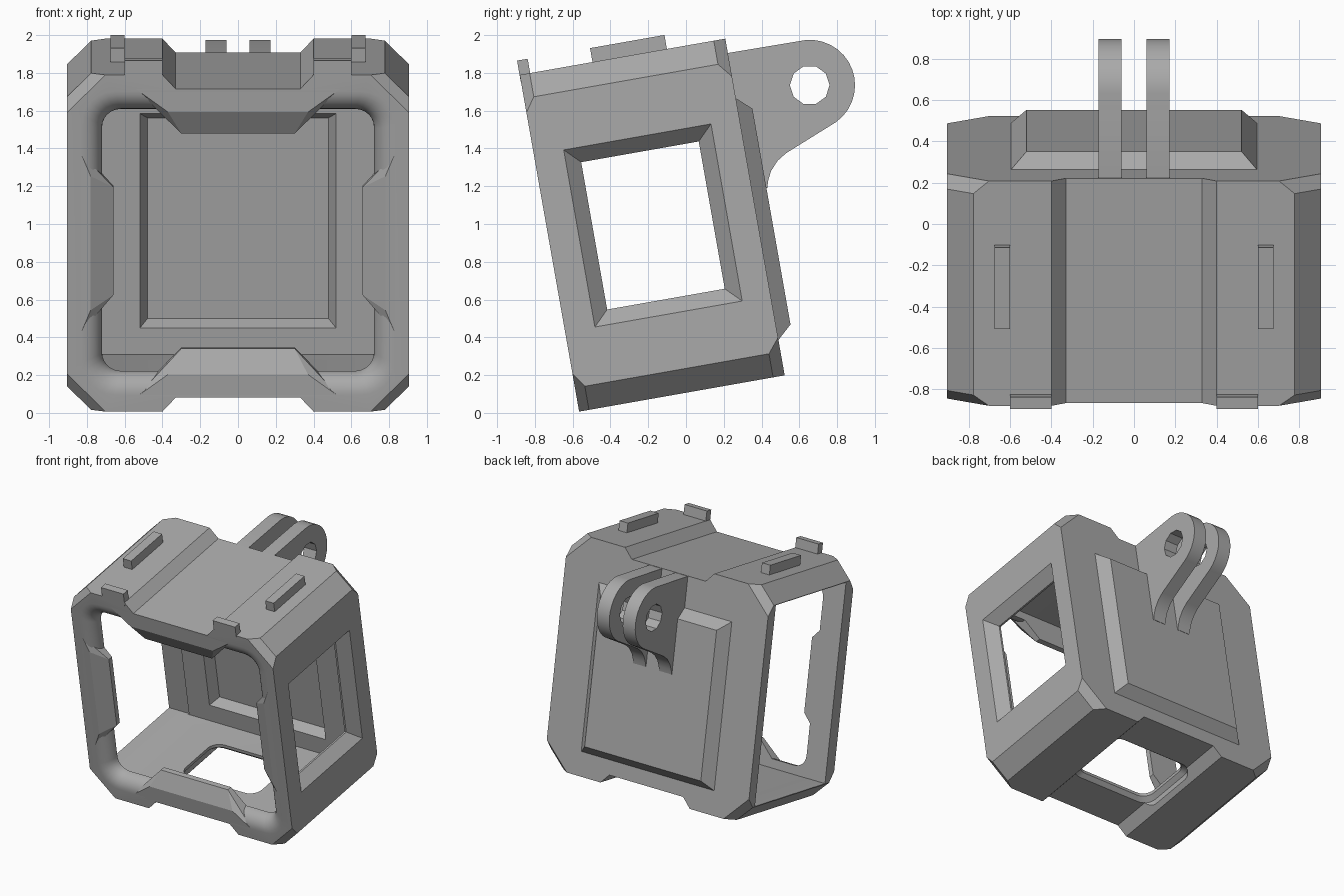
import bpy, bmesh, math
from mathutils import Vector, Matrix

cube = bpy.data.objects.get("Cube")
if cube:
    bpy.data.objects.remove(cube, do_unlink=True)

TILT = Matrix.Rotation(math.radians(10), 4, 'X')
MID = 1.01          # height of the frame centre in its tilted space
FRONT, BACK = -0.556, 0.549

grey = bpy.data.materials.new("plain grey")
grey.use_nodes = True
COLOUR = (0.4, 0.4, 0.4, 1)
grey.diffuse_color = COLOUR
grey.node_tree.nodes["Principled BSDF"].inputs["Base Color"].default_value = COLOUR


def finish(name, bm, tilted=True):
    bmesh.ops.recalc_face_normals(bm, faces=bm.faces)
    mesh = bpy.data.meshes.new(name)
    bm.to_mesh(mesh)
    bm.free()
    mesh.materials.append(grey)
    ob = bpy.data.objects.new(name, mesh)
    bpy.context.collection.objects.link(ob)
    if tilted:
        ob.matrix_world = TILT
    return ob


def loft(name, loops, tilted=True):
    """Skin a stack of matching closed loops and cap both ends."""
    bm = bmesh.new()
    rings = [[bm.verts.new(p) for p in loop] for loop in loops]
    n = len(rings[0])
    for a, b in zip(rings, rings[1:]):
        for i in range(n):
            j = (i + 1) % n
            bm.faces.new((a[i], a[j], b[j], b[i]))
    bm.faces.new(rings[0])
    bm.faces.new(rings[-1])
    return finish(name, bm, tilted)


def hull(name, points):
    bm = bmesh.new()
    for p in points:
        bm.verts.new(p)
    bmesh.ops.convex_hull(bm, input=bm.verts)
    return finish(name, bm)


def rect(hw, hh, r=0.0, n=6):
    """Rectangle outline about the origin, with rounded corners when r > 0."""
    pts = []
    steps = n if r else 0
    for k, (sx, sy) in enumerate(((1, 1), (-1, 1), (-1, -1), (1, -1))):
        for i in range(steps + 1):
            a = math.pi / 2 * (k + i / max(steps, 1))
            pts.append((sx * (hw - r) + r * math.cos(a), sy * (hh - r) + r * math.sin(a)))
    return pts


def at_depth(outline, v, mid=MID):
    return [(x, v, mid + w) for x, w in outline]


def box(name, x0, x1, v0, v1, w0, w1):
    return hull(name, [(x, v, w) for x in (x0, x1) for v in (v0, v1) for w in (w0, w1)])


def select(ob):
    bpy.ops.object.select_all(action='DESELECT')
    ob.select_set(True)
    bpy.context.view_layer.objects.active = ob


def combine(ob, other, operation='DIFFERENCE'):
    other.hide_render = True
    mod = ob.modifiers.new("cut", 'BOOLEAN')
    mod.operation, mod.solver, mod.object = operation, 'EXACT', other
    select(ob)
    bpy.ops.object.modifier_apply(modifier=mod.name)
    bpy.data.objects.remove(other, do_unlink=True)


# Frame body: octagon with a shallow channel along the top and the bottom
def body_outline(c):
    q = [(0.905, 0.905 - c), (0.905 - c, 0.905), (0.40, 0.905), (0.33, 0.83)]
    top = q + [(-x, w) for x, w in reversed(q)]
    return top + [(-x, -w) for x, w in top]


frame = loft("frame", [at_depth(body_outline(c), v) for v, c in
                       ((FRONT, 0.203), (-0.503, 0.127), (0.487, 0.127), (BACK, 0.203))])

# Raised back panel and the hollow behind it
combine(frame, loft("back_panel", [at_depth(rect(hw, hh), v, 0.945) for v, hw, hh in
                                   ((0.50, 0.595, 0.65), (BACK, 0.595, 0.65), (0.626, 0.52, 0.58))]), 'UNION')
combine(frame, loft("cavity", [at_depth(rect(0.81, 0.775, 0.06), v) for v in (-0.45, 0.45)]))
combine(frame, loft("back_pocket", [at_depth(rect(hw, hh), v, 0.953) for v, hw, hh in
                                    ((0.40, 0.52, 0.577), (0.45, 0.52, 0.577), (0.53, 0.48, 0.54))]))

# Front opening with a rounded flare
flare = [at_depth(rect(0.83, 0.815, 0.18), FRONT - 0.1)]
for i in range(9):
    t = math.pi / 2 * i / 8
    s = 0.11 * (1 - math.sin(t))
    flare.append(at_depth(rect(0.72 + s, 0.705 + s, 0.1 + 0.7 * s), FRONT + 0.106 * (1 - math.cos(t))))
flare.append(at_depth(rect(0.72, 0.705, 0.1), -0.4))
combine(frame, loft("front_opening", flare))

# Bevelled window on one side, open door on the other
combine(frame, loft("window", [[(x, v, 1.0075 + w) for v, w in rect(h, h + 0.08)] for x, h in
                               ((0.925, 0.416), (0.825, 0.316), (0.70, 0.316))]))
combine(frame, box("door_opening", -1.0, -0.72, -0.45, 0.46, 0.236, 1.784))

# Rounded hole in the floor
combine(frame, loft("floor_hole", [[(x, v, w) for x, v in rect(h, h - 0.11, 0.09)] for w, h in
                                   ((0.1, 0.37), (0.179, 0.37), (0.21, 0.34), (0.3, 0.34))]))
select(frame)
bpy.ops.object.shade_smooth_by_angle(angle=math.radians(25))


# Wedge-shaped lips in the middle of each side of the front opening
def lip(name, place, inner, front, outer):
    pts = []
    for (a, b), depths in ((inner, (-0.45, -0.49)), (front, (FRONT,)), (outer, (FRONT, -0.45))):
        for v in depths:
            for s in (-1, 1):
                x, w = place(s * a, b)
                pts.append((x, v, MID + w))
    hull(name, pts)


for s, side, end in ((1, "left", "top"), (-1, "right", "bottom")):
    lip(end + "_lip", lambda a, b: (a, s * b), (0.30, 0.578), (0.37, 0.705), (0.54, 0.828))
    lip(side + "_lip", lambda a, b: (s * b, a), (0.29, 0.66), (0.36, 0.78), (0.48, 0.83))

    # Top rails and front clips
    box(side + "_rail", s * 0.60, s * 0.675, -0.165, 0.235, 1.90, 1.99)
    box(side + "_clip", s * 0.40, s * 0.60, -0.557, -0.50, 1.88, 1.992)

    # Mounting prong with a rounded end and a pin hole
    hub = Vector((0.655, 1.735))
    outline = [(0.40, 1.2), (0.25, 1.66), (0.215, 1.904)]
    for i in range(15):
        a = math.radians(95 - 150 * i / 14)
        outline.append((hub.x + 0.24 * math.cos(a), hub.y + 0.24 * math.sin(a)))
    outline += [(0.53, 1.375), (0.485, 1.335), (0.45, 1.28), (0.435, 1.23), (0.43, 1.19)]
    prong = loft(side + "_prong", [[(s * x, y, z) for y, z in outline] for x in (0.06, 0.172)], False)
    pin = [(hub.x + 0.105 * math.cos(math.tau * i / 10), hub.y + 0.105 * math.sin(math.tau * i / 10))
           for i in range(10)]
    combine(prong, loft("pin_hole", [[(s * x, y, z) for y, z in pin] for x in (0, 0.25)], False))
    select(prong)
    bpy.ops.object.shade_smooth_by_angle(angle=math.radians(30))
